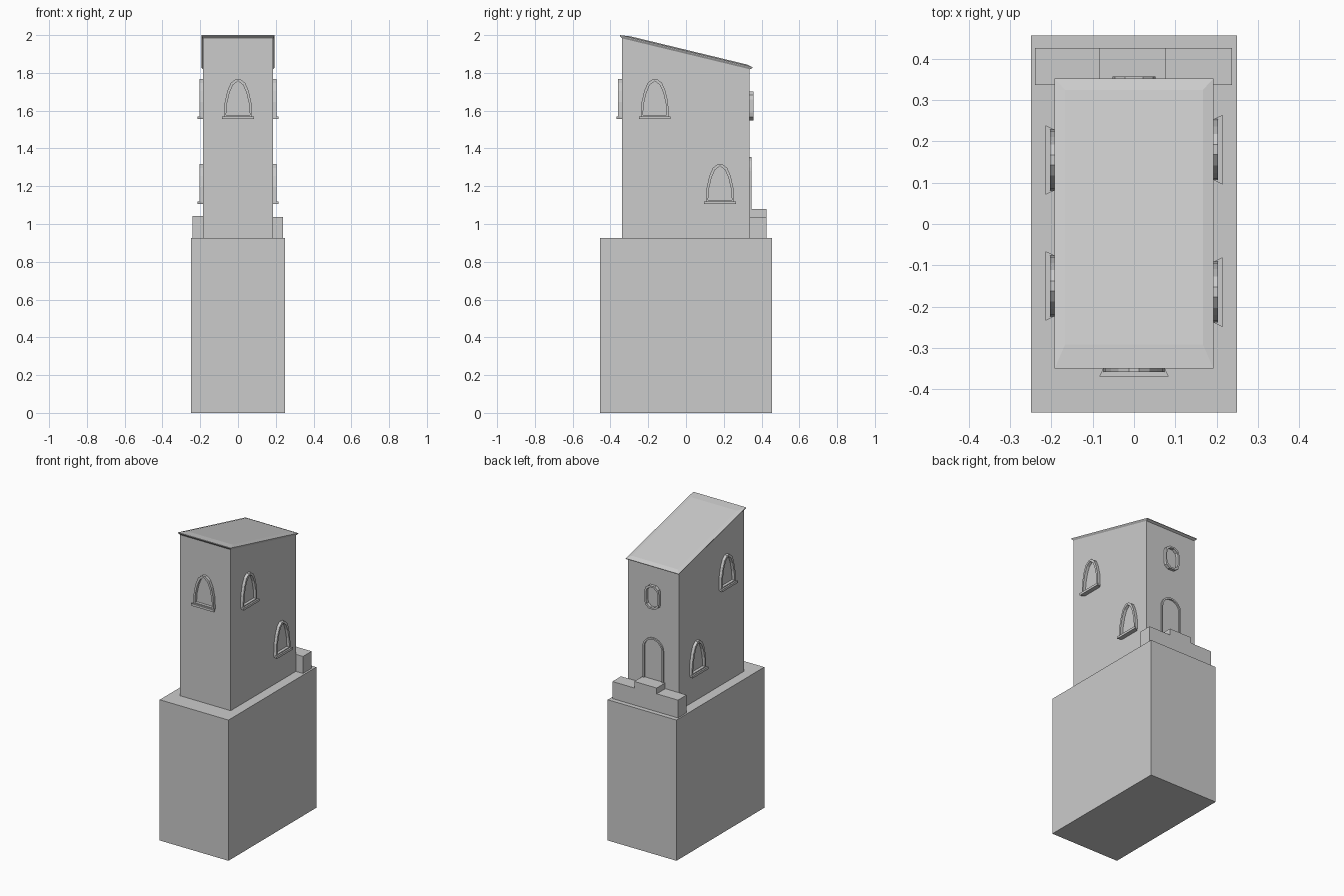
import bpy
import bmesh
from math import pi, sin, cos
from mathutils import Matrix

if "Cube" in bpy.data.objects:
    bpy.data.objects.remove(bpy.data.objects["Cube"])

stone = bpy.data.materials.new("plain_stone_grey")
stone.use_nodes = True
stone.diffuse_color = (0.6, 0.6, 0.6, 1)
stone.node_tree.nodes["Principled BSDF"].inputs["Base Color"].default_value = (0.6, 0.6, 0.6, 1)


def loft(name, rings, matrix=Matrix(), ring_shaped=False):
    """Skin matching rings; cap the ends, or join last to first."""
    bm = bmesh.new()
    loops = [[bm.verts.new(p) for p in ring] for ring in rings]
    pairs = list(zip(loops, loops[1:]))
    if ring_shaped:
        pairs.append((loops[-1], loops[0]))
    else:
        bm.faces.new(loops[0])
        bm.faces.new(loops[-1])
    n = len(loops[0])
    for a, b in pairs:
        for i in range(n):
            j = (i + 1) % n
            bm.faces.new((a[i], a[j], b[j], b[i]))
    bmesh.ops.recalc_face_normals(bm, faces=bm.faces)
    mesh = bpy.data.meshes.new(name)
    bm.to_mesh(mesh)
    bm.free()
    mesh.materials.append(stone)
    obj = bpy.data.objects.new(name, mesh)
    obj.matrix_world = matrix
    bpy.context.collection.objects.link(obj)
    return obj


def rect(x0, x1, y0, y1, height):
    return [(x, y, height(y)) for x, y in ((x0, y0), (x1, y0), (x1, y1), (x0, y1))]


def box(name, x0, x1, y0, y1, z0, z1):
    return loft(name, [rect(x0, x1, y0, y1, lambda y: z) for z in (z0, z1)])


def roof_plane(drop):
    return lambda y: 2.0 - 0.242 * (y + 0.35) - drop


def wall_spot(angle, offset, wall, z):
    """Local -y points out of the wall, local x runs along it."""
    return Matrix.Rotation(angle, 4, 'Z') @ Matrix.Translation((offset, -wall, z))


def frame(name, outline, inner, depth, matrix):
    at = lambda pts, y: [(u, y, v) for u, v in pts]
    loft(name, [at(outline, 0.005), at(outline, -depth), at(inner, -depth), at(inner, 0.005)],
         matrix, True)


def shrink(pts, width, centre):
    return [(u - width * (u > 0) + width * (u < 0) if abs(u) > width else u * 0.7,
             v - width if v > centre else v + width) for u, v in pts]


# Plinth, tower body and sloping roof
box("plinth", -0.25, 0.25, -0.456, 0.456, 0, 0.925)
loft("tower_body", [rect(-0.185, 0.185, -0.34, 0.337, lambda y: 0.925),
                    rect(-0.185, 0.185, -0.34, 0.337, roof_plane(0.012))])
loft("roof", [rect(-0.184, 0.184, -0.338, 0.336, roof_plane(0.016)),
              rect(-0.192, 0.192, -0.35, 0.352, roof_plane(0.004)),
              rect(-0.192, 0.192, -0.35, 0.352, roof_plane(0)),
              rect(-0.167, 0.167, -0.292, 0.325, roof_plane(-0.007))])

# Rear parapet with a raised middle
box("parapet_left", 0.078, 0.237, 0.337, 0.426, 0.925, 1.037)
box("parapet_right", -0.24, -0.085, 0.337, 0.426, 0.925, 1.042)
box("parapet_middle", -0.085, 0.078, 0.337, 0.426, 0.925, 1.08)

# Arched windows with flared sills
half = [(0.074, 0.01), (0.07, 0.09), (0.056, 0.15), (0.038, 0.192), (0.012, 0.212)]
arch = half + [(-u, v) for u, v in reversed(half)]
windows = {
    "front": (0, 0, 0.34, 1.555),
    "left_upper": (pi / 2, -0.165, 0.185, 1.555),
    "left_lower": (pi / 2, 0.18, 0.185, 1.105),
    "right_upper": (-pi / 2, 0.15, 0.185, 1.555),
    "right_lower": (-pi / 2, -0.155, 0.185, 1.105),
}
for side, (angle, offset, wall, z) in windows.items():
    spot = wall_spot(angle, offset, wall, z)
    frame(side + "_window_frame", arch, shrink(arch, 0.011, 0.05), 0.019, spot)
    loft(side + "_window_sill",
         [[(-0.07, 0, v), (0.07, 0, v), (0.084, -0.029, v), (-0.084, -0.029, v)]
          for v in (0, 0.015)], spot)

# Small rounded rear window
quarter = [(0.052, 0.035), (0.046, 0.058), (0.022, 0.076)]
right_side = [(u, -v) for u, v in reversed(quarter)] + quarter
porthole = right_side + [(-u, v) for u, v in reversed(right_side)]
frame("rear_window_frame", porthole, shrink(porthole, 0.01, 0), 0.02,
      wall_spot(pi, 0, 0.337, 1.625))


# Rear doorway with a round arch
def door_outline(r):
    curve = [(r * cos(pi * i / 12), 0.355 + r * sin(pi * i / 12)) for i in range(13)]
    return [(r, 0)] + curve + [(-r, 0)]


frame("rear_door_frame", door_outline(0.075), door_outline(0.064), 0.009,
      wall_spot(pi, 0, 0.337, 0.925))
